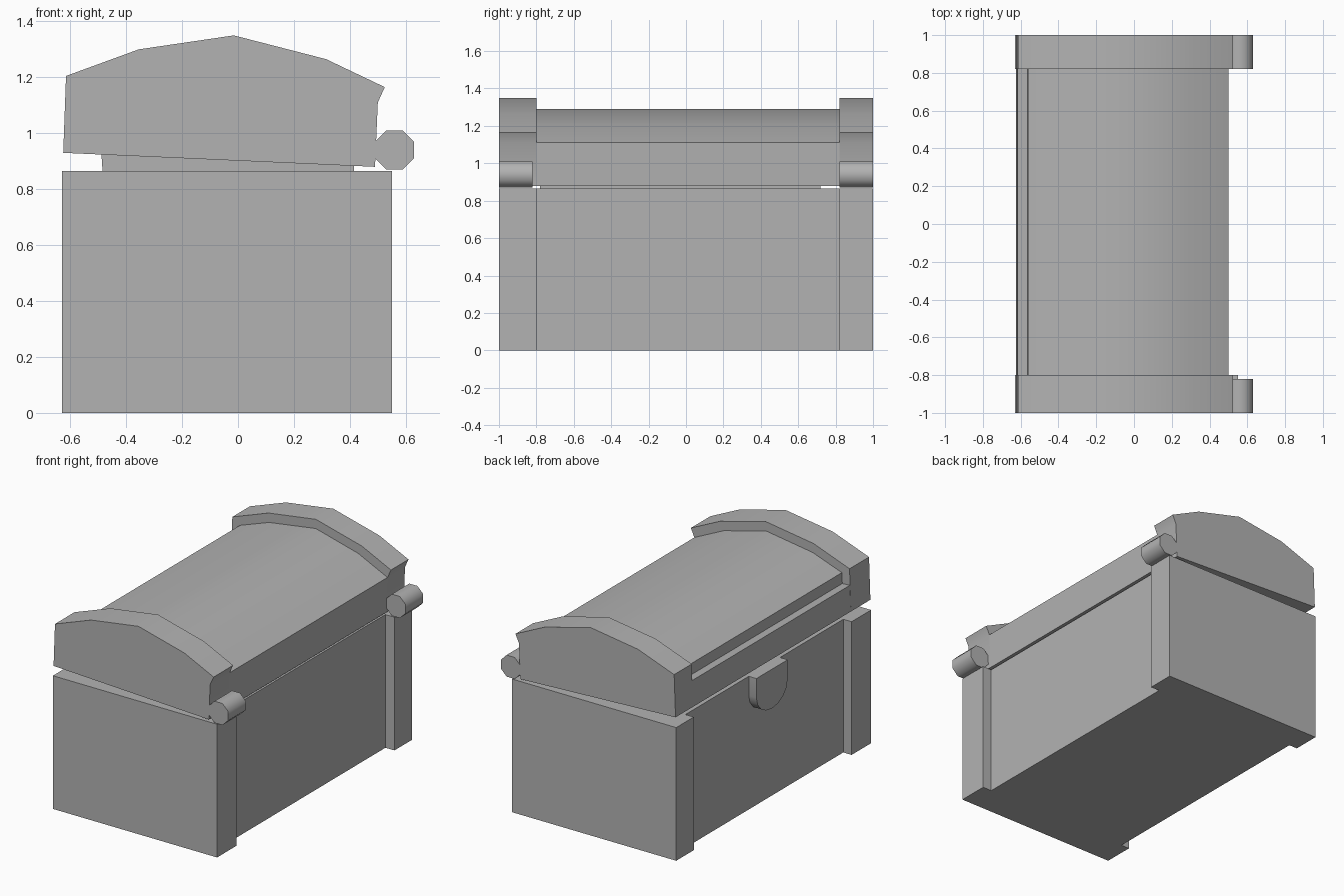
import bpy, bmesh, math

if "Cube" in bpy.data.objects:
    bpy.data.objects.remove(bpy.data.objects["Cube"])

# One plain grey for the whole chest
grey = bpy.data.materials.new("plain grey")
grey.use_nodes = True
colour = (0.45, 0.45, 0.45, 1)
grey.diffuse_color = colour
grey.node_tree.nodes["Principled BSDF"].inputs["Base Color"].default_value = colour


def extrude_profile(name, points, y0, y1, angle=30):
    """Extrude an (x, z) outline along y from y0 to y1."""
    bm = bmesh.new()
    face = bm.faces.new([bm.verts.new((x, y0, z)) for x, z in points])
    ext = bmesh.ops.extrude_face_region(bm, geom=[face])
    moved = [v for v in ext["geom"] if isinstance(v, bmesh.types.BMVert)]
    bmesh.ops.translate(bm, verts=moved, vec=(0, y1 - y0, 0))
    bmesh.ops.recalc_face_normals(bm, faces=bm.faces)
    return finish(name, bm, angle)


def finish(name, bm, angle):
    mesh = bpy.data.meshes.new(name)
    bm.to_mesh(mesh)
    bm.free()
    mesh.materials.append(grey)
    obj = bpy.data.objects.new(name, mesh)
    bpy.context.collection.objects.link(obj)
    bpy.ops.object.select_all(action='DESELECT')
    obj.select_set(True)
    bpy.context.view_layer.objects.active = obj
    bpy.ops.object.shade_smooth_by_angle(angle=math.radians(angle))
    return obj


def rectangle(x0, x1, z0, z1):
    return [(x0, z0), (x1, z0), (x1, z1), (x0, z1)]


FRONT, BACK = (-1.0, -0.80), (0.82, 1.0)
ENDS = (("front", FRONT), ("back", BACK))

# Box: recessed middle between two wider end blocks
extrude_profile("box_middle", rectangle(-0.57, 0.485, 0, 0.865), FRONT[1], BACK[0])

# Inner lining that fills the gap under the tilted lid
extrude_profile("box_lining", [(-0.48, 0.80), (0.415, 0.80), (0.415, 0.90), (-0.49, 0.95)],
                -0.78, 0.72)

# Lid middle: rim, ledge on the latch side and curved top
extrude_profile("lid_middle", [
    (-0.625, 0.93), (0.49, 0.88), (0.50, 1.11), (0.29, 1.21), (-0.015, 1.29),
    (-0.35, 1.24), (-0.56, 1.165), (-0.563, 1.095), (-0.617, 1.098)], FRONT[1], BACK[0])

# Raised lid ends, matching box ends and eight-sided hinge pins
lid_end = [(-0.625, 0.93), (0.49, 0.88), (0.50, 1.11), (0.525, 1.165),
           (0.315, 1.265), (-0.015, 1.35), (-0.355, 1.30), (-0.615, 1.205)]
radius = 0.07 / math.cos(math.pi / 8)
pin = [(0.56 + radius * math.cos((i + 0.5) * math.pi / 4),
        0.94 + radius * math.sin((i + 0.5) * math.pi / 4)) for i in range(8)]
for label, (y0, y1) in ENDS:
    extrude_profile(f"box_end_{label}", rectangle(-0.63, 0.55, 0, 0.865), y0, y1)
    extrude_profile(f"lid_end_{label}", lid_end, y0, y1)
    extrude_profile(f"hinge_{label}", pin, max(y0, -1.0), min(y1, 1.0) if y0 > 0 else -0.82, 50)

# Latch plate: straight top with a rounded lower edge
bm = bmesh.new()
outline = [(0.17, 0.865)]
outline += [(0.01 + 0.16 * math.cos(a), 0.74 - 0.13 * math.sin(a))
            for a in (i * math.pi / 8 for i in range(9))]
outline += [(-0.15, 0.865)]
face = bm.faces.new([bm.verts.new((-0.625, y, z)) for y, z in outline])
ext = bmesh.ops.extrude_face_region(bm, geom=[face])
bmesh.ops.translate(bm, vec=(0.06, 0, 0),
                    verts=[v for v in ext["geom"] if isinstance(v, bmesh.types.BMVert)])
bmesh.ops.recalc_face_normals(bm, faces=bm.faces)
finish("latch", bm, 40)
